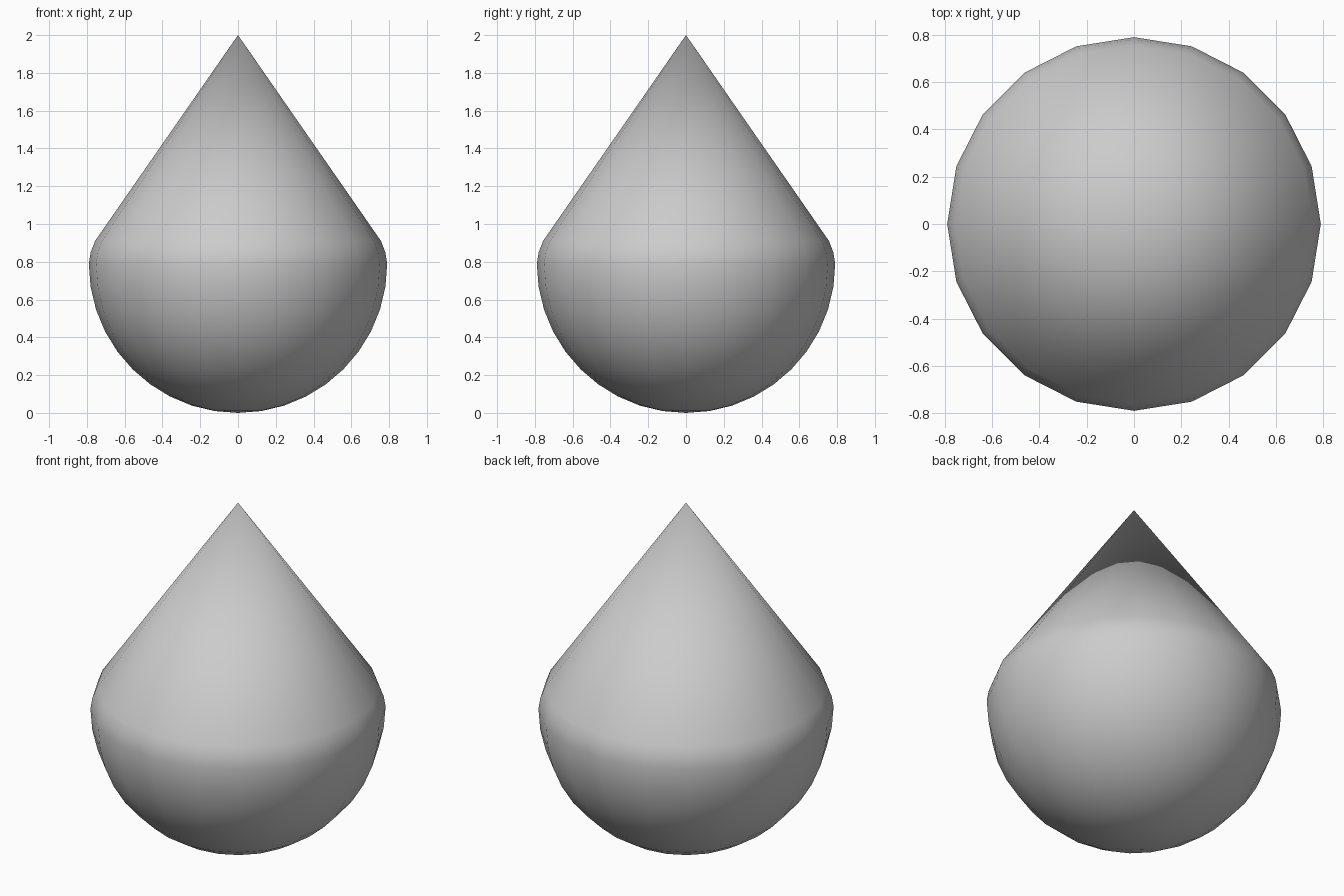
import bpy, bmesh
from math import sin, cos, pi, radians

if "Cube" in bpy.data.objects:
    bpy.data.objects.remove(bpy.data.objects["Cube"])

SIDES = 20
R = 0.79

# Half profile (radius, height): round bowl in 9 degree steps, short shoulder
profile = [(R * sin(radians(a)), R - R * cos(radians(a))) for a in range(9, 91, 9)]
profile += [(0.78, 0.85), (0.757, 0.91)]

bm = bmesh.new()
rings = [[bm.verts.new((r * cos(2 * pi * i / SIDES), r * sin(2 * pi * i / SIDES), z))
          for i in range(SIDES)] for r, z in profile]
base = bm.verts.new((0, 0, 0))
tip = bm.verts.new((0, 0, 2))

for i in range(SIDES):
    j = (i + 1) % SIDES
    # bottom cap
    bm.faces.new((base, rings[0][j], rings[0][i]))
    # bowl and shoulder bands
    for lo, hi in zip(rings, rings[1:]):
        bm.faces.new((lo[i], lo[j], hi[j], hi[i]))
    # pointed cone top
    bm.faces.new((rings[-1][i], rings[-1][j], tip))

for f in bm.faces:
    f.smooth = True
bmesh.ops.recalc_face_normals(bm, faces=bm.faces)

# Teardrop body, smooth all over
mesh = bpy.data.meshes.new("teardrop")
bm.to_mesh(mesh)
bm.free()
bpy.context.collection.objects.link(bpy.data.objects.new("teardrop", mesh))
